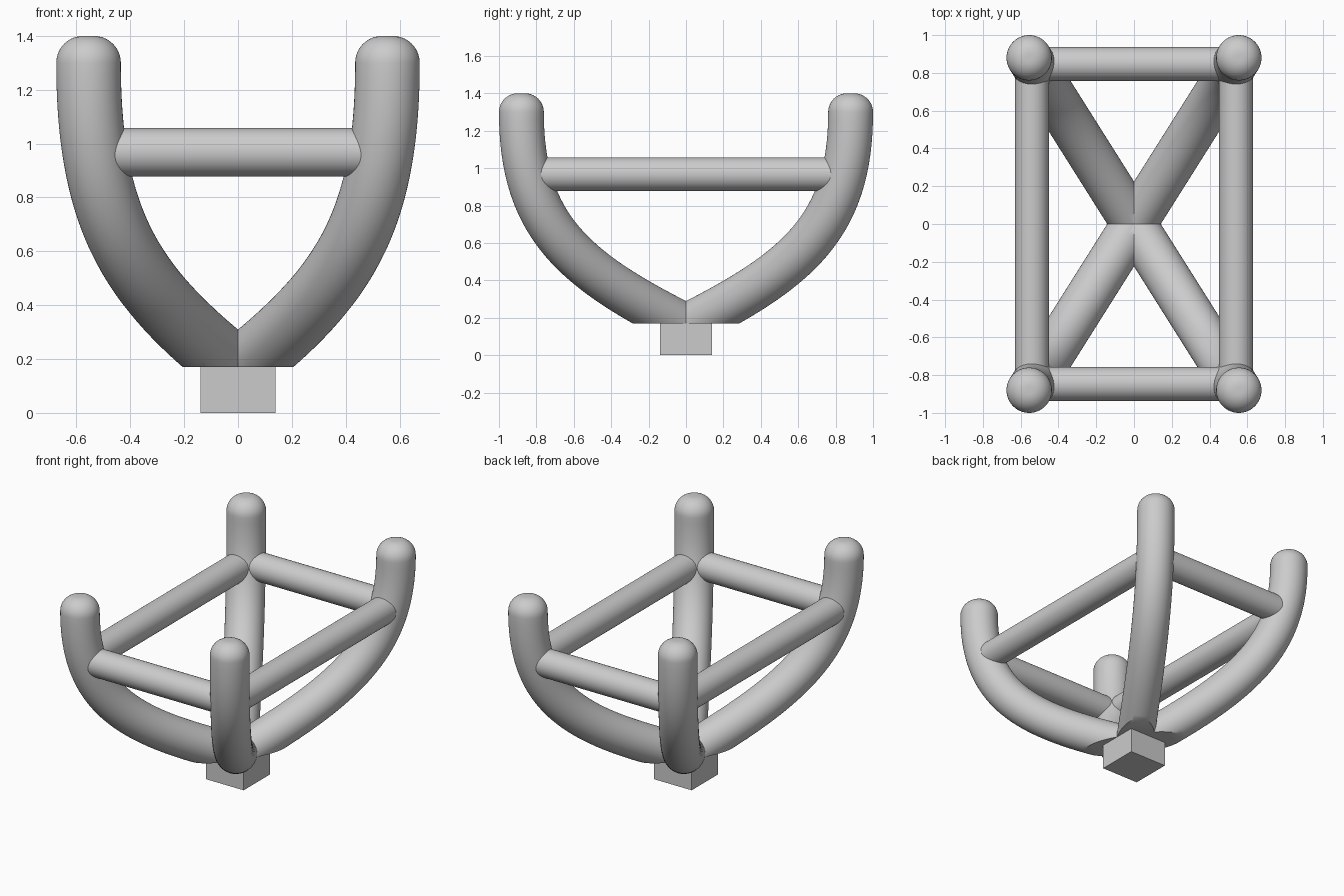
import bpy, bmesh, math
from mathutils import Vector

if "Cube" in bpy.data.objects:
    bpy.data.objects.remove(bpy.data.objects["Cube"])

SEG = 48
ARM_R, BAR_R = 0.12, 0.09
TIP = Vector((0.555, 0.88, 1.30))      # where the rounded tip starts
D = Vector((TIP.x, TIP.y, 0)).normalized()
SIDE = Vector((-D.y, D.x, 0))          # horizontal normal of the arm plane


def smooth(obj):
    bpy.ops.object.select_all(action='DESELECT')
    obj.select_set(True)
    bpy.context.view_layer.objects.active = obj
    bpy.ops.object.shade_smooth_by_angle(angle=math.radians(32))


def arm_stations():
    """(point, tangent, radius) along one arm, from below the hub to its tip."""
    p = [Vector((0, 0, 0.155)), Vector((TIP.x * 0.68, TIP.y * 0.68, 0.455)),
         Vector((TIP.x, TIP.y, 0.69)), TIP]
    t0 = (p[1] - p[0]).normalized()
    out = [(p[0] - t0 * 0.4, t0, ARM_R)]
    n = 40
    for i in range(n + 1):
        t = i / n
        u = 1 - t
        pos = p[0]*u**3 + p[1]*3*u*u*t + p[2]*3*u*t*t + p[3]*t**3
        tan = (p[1]-p[0])*u*u + (p[2]-p[1])*2*u*t + (p[3]-p[2])*t*t
        out.append((pos, tan.normalized(), ARM_R))
    # rounded tip
    f = 0.10
    for i in range(1, 11):
        a = math.pi / 2 * i / 10
        out.append((TIP + Vector((0, 0, f * math.sin(a))), Vector((0, 0, 1)),
                    ARM_R - f + f * math.cos(a)))
    return out


# Four curved arms: sweep one, trim it to its quadrant, mirror it
bm = bmesh.new()
rings = []
for pos, tan, r in arm_stations():
    up = SIDE.cross(tan)
    rings.append([bm.verts.new(pos + r * (SIDE * math.cos(a) + up * math.sin(a)))
                  for a in (2 * math.pi * k / SEG for k in range(SEG))])
for a, b in zip(rings, rings[1:]):
    for k in range(SEG):
        j = (k + 1) % SEG
        bm.faces.new((a[k], a[j], b[j], b[k]))
bm.faces.new(rings[0])
bm.faces.new(rings[-1])
bmesh.ops.recalc_face_normals(bm, faces=bm.faces)


def trim(co, no, fill):
    res = bmesh.ops.bisect_plane(bm, geom=bm.verts[:] + bm.edges[:] + bm.faces[:],
                                 plane_co=co, plane_no=no, clear_inner=True)
    if fill:
        cut = [e for e in res['geom_cut'] if isinstance(e, bmesh.types.BMEdge)]
        bmesh.ops.contextual_create(bm, geom=cut)


trim((0, 0, 0.17), (0, 0, 1), True)
trim((0, 0, 0), (1, 0, 0), False)
trim((0, 0, 0), (0, 1, 0), False)
bmesh.ops.recalc_face_normals(bm, faces=bm.faces)
mesh = bpy.data.meshes.new("curved_arms")
bm.to_mesh(mesh)
bm.free()
arms = bpy.data.objects.new("curved_arms", mesh)
bpy.context.collection.objects.link(arms)
bpy.context.view_layer.objects.active = arms
mod = arms.modifiers.new("mirror", 'MIRROR')
mod.use_axis = (True, True, False)
bpy.ops.object.modifier_apply(modifier=mod.name)
smooth(arms)

# Four crossbars forming a rectangle between the arms
BX, BY, BZ = 0.54, 0.847, 0.968


def bar(name, loc, length, rot):
    bpy.ops.mesh.primitive_cylinder_add(vertices=SEG, radius=BAR_R, depth=length,
                                        location=loc, rotation=rot)
    bpy.context.object.name = name
    smooth(bpy.context.object)


for s, fb, lr in ((-1, "front", "left"), (1, "back", "right")):
    bar(fb + "_crossbar", (0, s * BY, BZ), 2 * BX, (0, math.pi / 2, 0))
    bar(lr + "_crossbar", (s * BX, 0, BZ), 2 * BY, (math.pi / 2, 0, 0))

# Square mounting block under the arms
bpy.ops.mesh.primitive_cube_add(size=1, location=(0, 0, 0.0875))
block = bpy.context.object
block.name = "mounting_block"
block.scale = (0.28, 0.28, 0.175)
